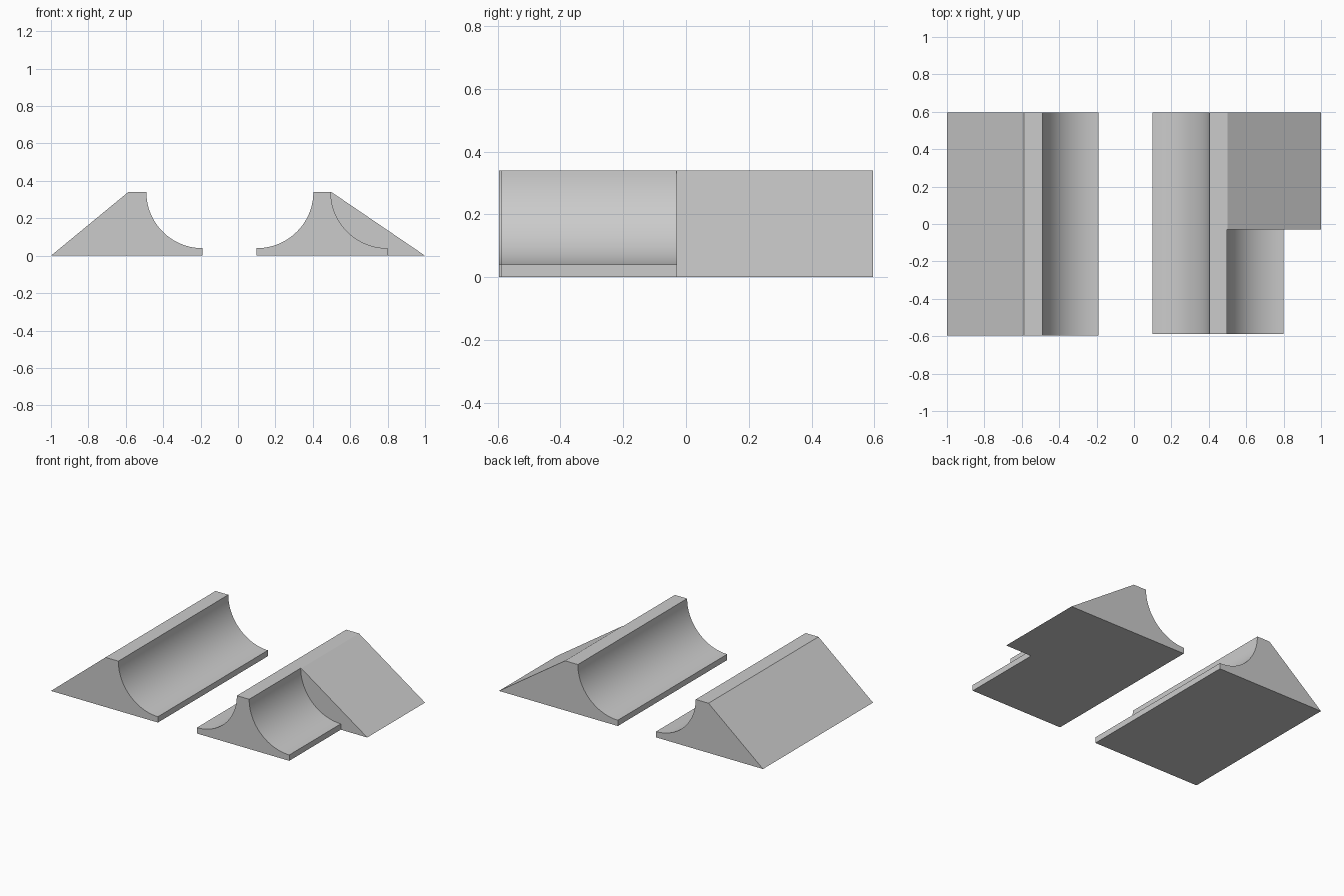
import bpy, bmesh
from math import cos, sin, pi

if "Cube" in bpy.data.objects:
    bpy.data.objects.remove(bpy.data.objects["Cube"])

Y0, Y1 = -0.595, 0.595   # overall depth
TOP, LIP = 0.34, 0.04    # ridge height, thin lip height


def cove(x_ridge, x_lip, n=28):
    """Concave quarter arc from the ridge top down to the lip."""
    rx, rz = x_lip - x_ridge, TOP - LIP
    return [(x_lip - rx * cos(pi / 2 * i / n), TOP - rz * sin(pi / 2 * i / n))
            for i in range(n + 1)]


def extrude(name, profile, y0, y1):
    """Extrude an (x, z) profile along y."""
    bm = bmesh.new()
    face = bm.faces.new([bm.verts.new((x, y0, z)) for x, z in profile])
    ext = bmesh.ops.extrude_face_region(bm, geom=[face])["geom"]
    bmesh.ops.translate(bm, vec=(0, y1 - y0, 0),
                        verts=[v for v in ext if isinstance(v, bmesh.types.BMVert)])
    bmesh.ops.recalc_face_normals(bm, faces=bm.faces)
    me = bpy.data.meshes.new(name)
    bm.to_mesh(me)
    bm.free()
    ob = bpy.data.objects.new(name, me)
    bpy.context.collection.objects.link(ob)
    return ob


def activate(ob):
    bpy.ops.object.select_all(action='DESELECT')
    ob.select_set(True)
    bpy.context.view_layer.objects.active = ob


# left rail: outer slope, flat ridge, cove facing inward
left = extrude("left_rail", [(-1, 0), (-0.587, TOP)] + cove(-0.49, -0.19) + [(-0.19, 0)], Y0, Y1)

# right rail: cove facing inward, flat ridge, outer slope
right = extrude("right_rail", cove(0.403, 0.10) + [(0.10, 0), (1, 0), (0.5, TOP)], Y0 + 0.007, Y1)

# second cove cut into the front half of the right rail's slope
cutter = extrude("cove_cutter", cove(0.496, 0.80) + [(0.80, -0.1), (1.1, -0.1), (1.1, 0.5), (0.496, 0.5)],
                 -0.8, -0.03)
cutter.hide_render = True
activate(right)
cut = right.modifiers.new("cove_cut", 'BOOLEAN')
cut.operation, cut.solver, cut.object = 'DIFFERENCE', 'EXACT', cutter
bpy.ops.object.modifier_apply(modifier=cut.name)
bpy.data.objects.remove(cutter)

# smooth coves, crisp edges
for ob in (left, right):
    activate(ob)
    bpy.ops.object.shade_smooth_by_angle(angle=pi / 6)
